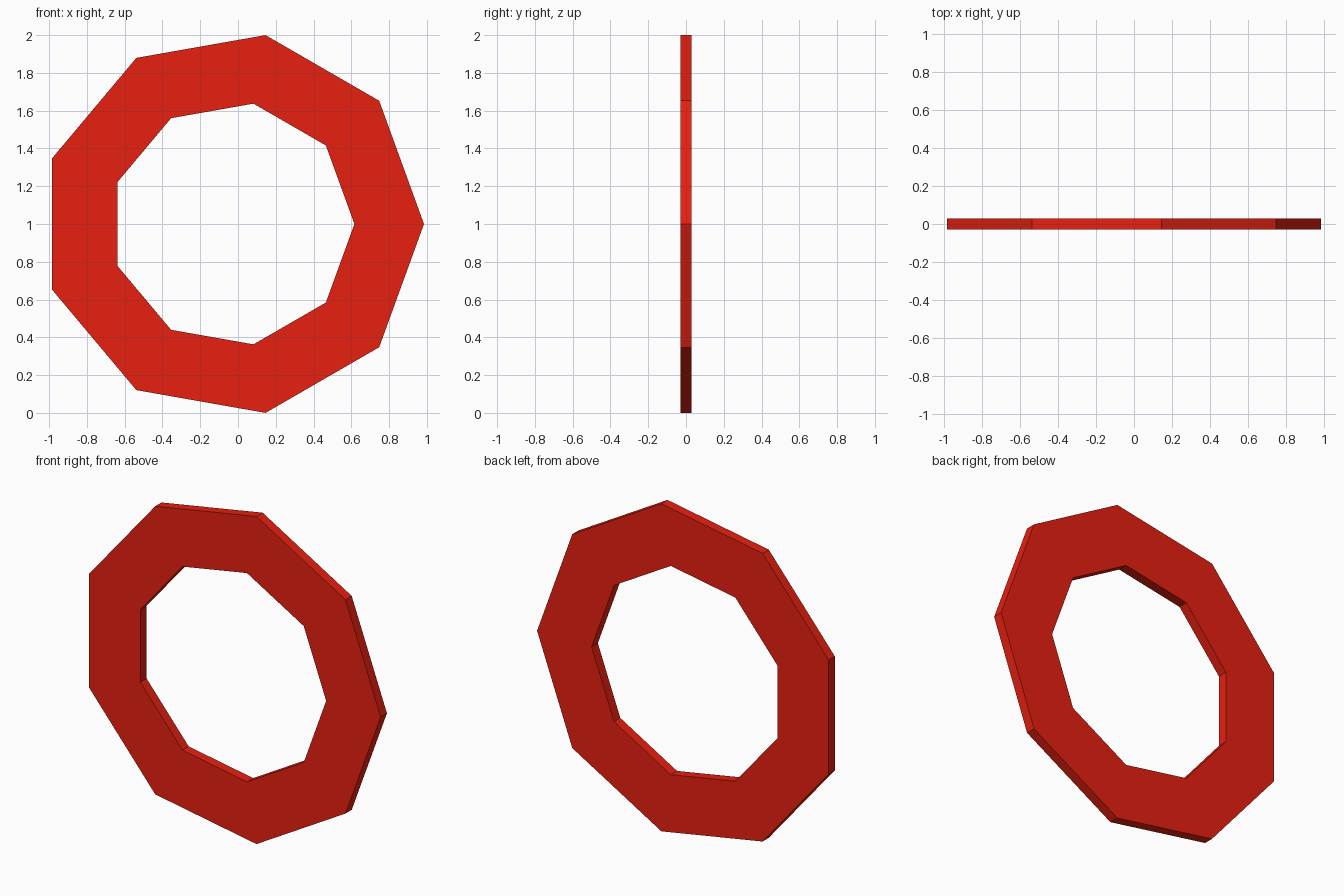
import bpy, bmesh
from math import cos, sin, tau

if "Cube" in bpy.data.objects:
    bpy.data.objects.remove(bpy.data.objects["Cube"])

SIDES = 9
OUTER, INNER = 1.0154, 0.647
HALF_DEPTH = 0.03
CX, CZ = -0.0306, 1.0

bm = bmesh.new()

# Four nonagon loops: front outer, back outer, back inner, front inner
section = [(OUTER, -HALF_DEPTH), (OUTER, HALF_DEPTH),
           (INNER, HALF_DEPTH), (INNER, -HALF_DEPTH)]
loops = [[bm.verts.new((CX + r * cos(tau * i / SIDES), y, CZ + r * sin(tau * i / SIDES)))
          for i in range(SIDES)] for r, y in section]

# Join neighbouring loops into a closed flat-sided ring
for k in range(4):
    a, b = loops[k], loops[(k + 1) % 4]
    for i in range(SIDES):
        j = (i + 1) % SIDES
        bm.faces.new((a[i], a[j], b[j], b[i]))
bmesh.ops.recalc_face_normals(bm, faces=bm.faces)

mesh = bpy.data.meshes.new("nine_sided_ring")
bm.to_mesh(mesh)
bm.free()
ring = bpy.data.objects.new("nine_sided_ring", mesh)
bpy.context.collection.objects.link(ring)

# Red finish
red = bpy.data.materials.new("red")
red.diffuse_color = (0.8, 0.014, 0.005, 1)
red.use_nodes = True
red.node_tree.nodes["Principled BSDF"].inputs["Base Color"].default_value = red.diffuse_color
mesh.materials.append(red)
